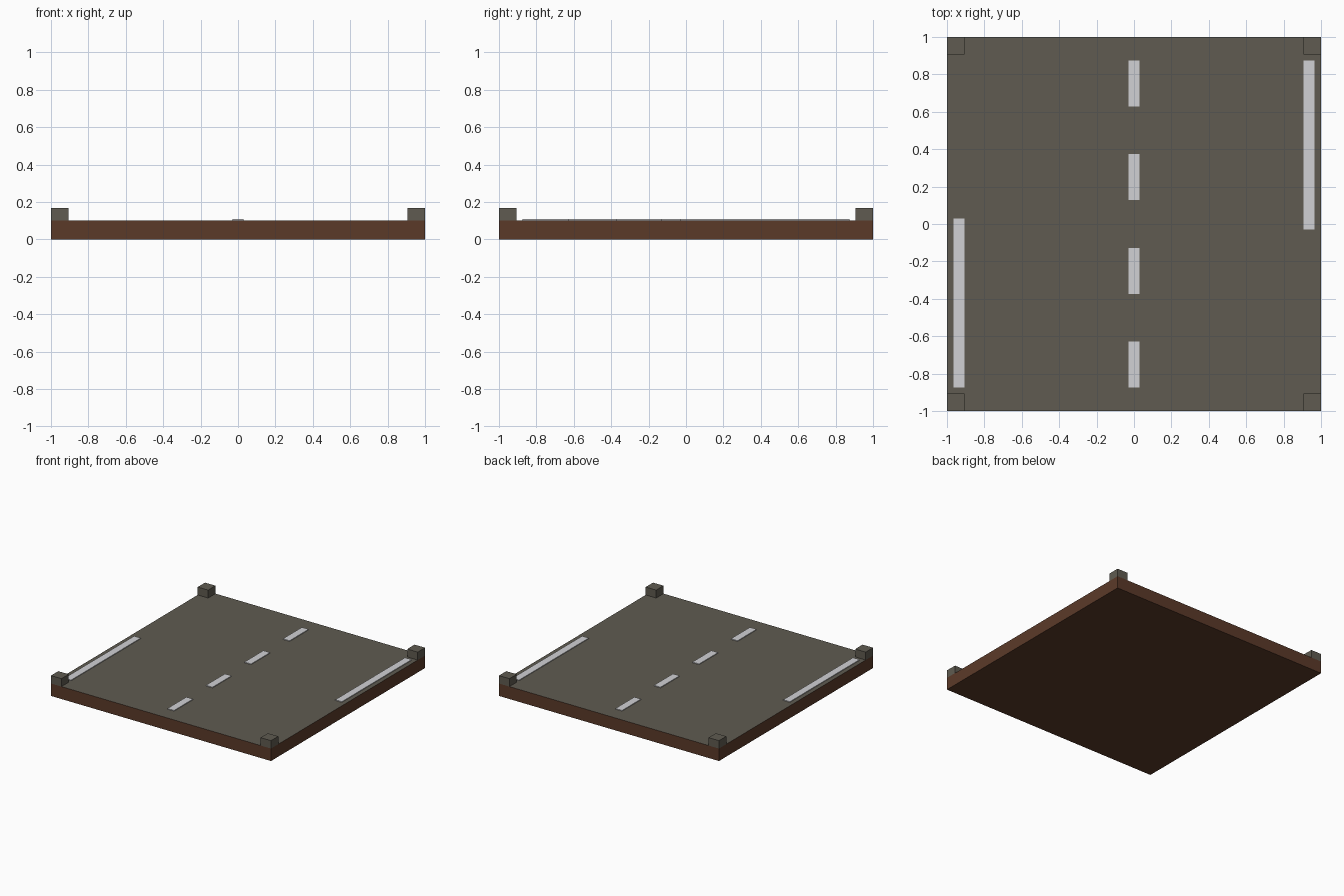
import bpy

if "Cube" in bpy.data.objects:
    bpy.data.objects.remove(bpy.data.objects["Cube"])


def material(name, rgb):
    m = bpy.data.materials.new(name)
    m.diffuse_color = (*rgb, 1)
    m.use_nodes = True
    m.node_tree.nodes["Principled BSDF"].inputs["Base Color"].default_value = m.diffuse_color
    return m


asphalt = material("asphalt grey", (0.115, 0.105, 0.082))
earth = material("earth brown", (0.105, 0.042, 0.022))
paint = material("line white", (0.64, 0.64, 0.66))


def box(name, x0, x1, y0, y1, z0, z1, mat):
    bpy.ops.mesh.primitive_cube_add(size=1)
    ob = bpy.context.object
    ob.name = name
    for v in ob.data.vertices:
        v.co = (x1 if v.co.x > 0 else x0,
                y1 if v.co.y > 0 else y0,
                z1 if v.co.z > 0 else z0)
    ob.data.materials.append(mat)
    return ob


TOP = 0.102

# Ground slab: earth sides and bottom, asphalt on top
slab = box("road_slab", -1, 1, -1, 1, 0, TOP, earth)
slab.data.materials.append(asphalt)
for p in slab.data.polygons:
    p.material_index = 1 if p.normal.z > 0.5 else 0

# Corner blocks
for sx in (-1, 1):
    for sy in (-1, 1):
        xs = sorted((sx, sx * 0.905))
        ys = sorted((sy, sy * 0.905))
        box("corner_block", *xs, *ys, TOP, 0.167, asphalt)

# Dashed centre line
for y in (-0.75, -0.25, 0.25, 0.75):
    box("centre_dash", -0.03, 0.03, y - 0.123, y + 0.123, TOP, 0.108, paint)

# Edge lines, offset to opposite ends
box("left_edge_line", -0.965, -0.905, -0.875, 0.03, TOP, 0.108, paint)
box("right_edge_line", 0.905, 0.965, -0.03, 0.875, TOP, 0.108, paint)
